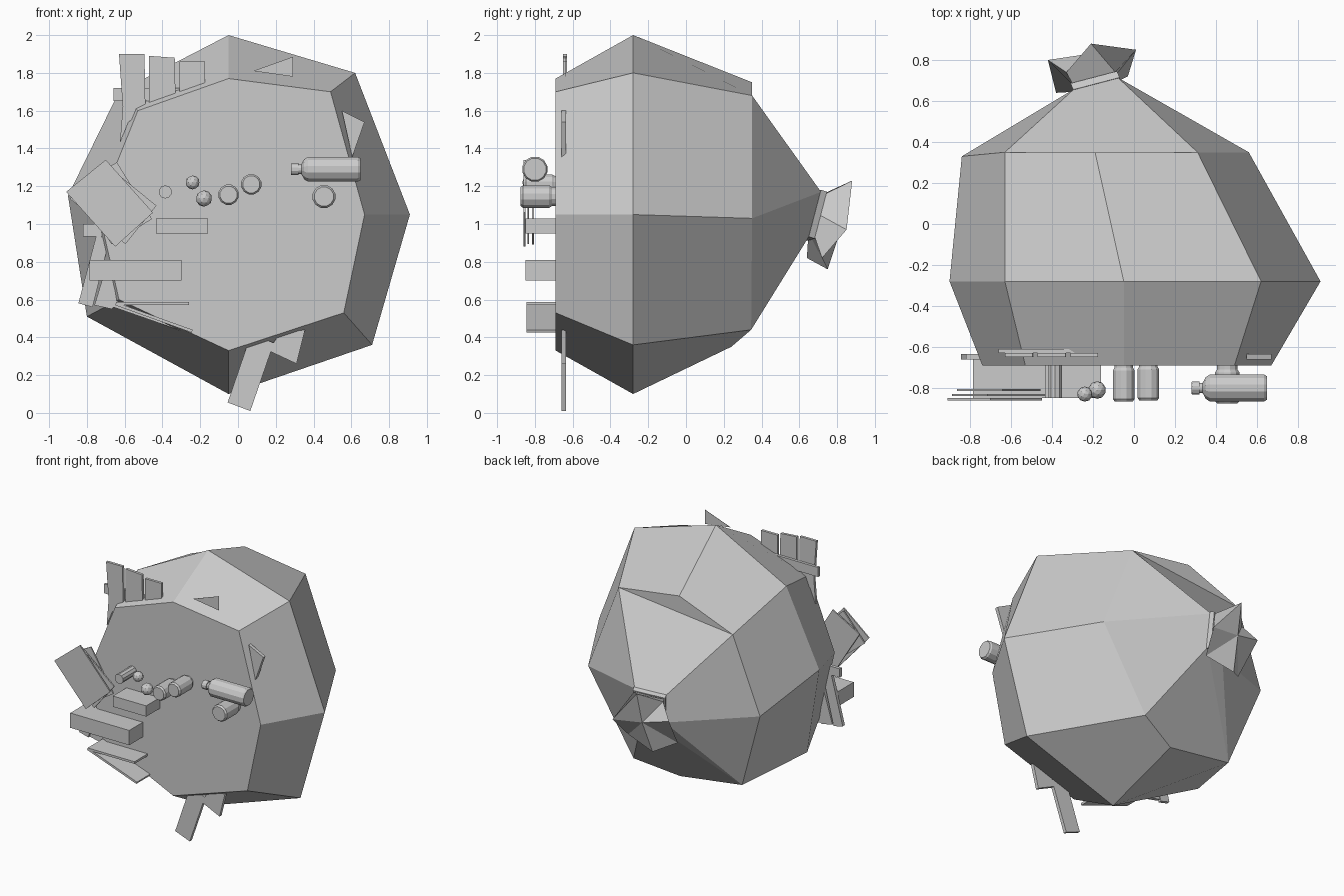
import bpy, bmesh, math
from mathutils import Vector, Matrix

if "Cube" in bpy.data.objects:
    bpy.data.objects.remove(bpy.data.objects["Cube"])


def make(name, bm):
    bmesh.ops.recalc_face_normals(bm, faces=bm.faces)
    me = bpy.data.meshes.new(name)
    bm.to_mesh(me)
    bm.free()
    ob = bpy.data.objects.new(name, me)
    bpy.context.collection.objects.link(ob)
    return ob


def skin(bm, rings):
    """Join equal-length rings with quads and return their vertices."""
    vs = [[bm.verts.new(p) for p in r] for r in rings]
    n = len(vs[0])
    for a, b in zip(vs, vs[1:]):
        for i in range(n):
            j = (i + 1) % n
            bm.faces.new((a[i], a[j], b[j], b[i]))
    bm.faces.new(vs[0])
    return vs


def loft(name, rings, tip=None):
    """Skinned rings; the last one is capped or fanned to a tip."""
    bm = bmesh.new()
    last = skin(bm, rings)[-1]
    if tip is None:
        bm.faces.new(last)
    else:
        t = bm.verts.new(tip)
        for i, v in enumerate(last):
            bm.faces.new((v, last[(i + 1) % len(last)], t))
    return make(name, bm)


def slab(name, pts, y0, y1):
    """Flat outline in x,z extruded along y."""
    return loft(name, [[(x, y, z) for x, z in pts] for y in (y0, y1)])


def box(name, x0, x1, y0, y1, z0, z1):
    return slab(name, [(x0, z0), (x1, z0), (x1, z1), (x0, z1)], y0, y1)


def turned(name, base, axis, profile, n=12):
    """Stack of (radius, distance) circles along x or y."""
    rings = []
    for r, d in profile:
        ring = []
        for k in range(n):
            a = 2 * math.pi * (k + 0.5) / n
            c, s = r * math.cos(a), r * math.sin(a)
            off = (d, c, s) if axis == 'x' else (c, d, s)
            ring.append(Vector(base) + Vector(off))
        rings.append(ring)
    return loft(name, rings)


# Sack body: octagonal rings (clockwise from the top), gathered into a square neck
front = [(-.05, 1.77), (.49, 1.70), (.67, 1.05), (.56, .53),
         (-.05, .33), (-.63, .60), (-.74, 1.08), (-.53, 1.60)]
middle = [(-.05, 2.0), (.62, 1.80), (.91, 1.05), (.71, .36),
          (-.05, .10), (-.80, .51), (-.90, 1.15), (-.63, 1.70)]
rear = [(-.19, .35, 1.75), (.31, .35, 1.68), (.56, .35, 1.03), (.19, .345, .44),
        (-.12, .24, .35), (-.63, .24, .42), (-.84, .33, 1.02), (-.63, .35, 1.58)]
neck = [(-.29, .66, 1.15), (-.08, .715, 1.17), (-.10, .655, .94), (-.26, .62, .93)]
bm = bmesh.new()
t, ur, r, lr, b, ll, l, ul = skin(bm, [[(x, -.69, z) for x, z in front],
                                       [(x, -.28, z) for x, z in middle], rear])[-1]
n_tl, n_tr, n_br, n_bl = [bm.verts.new(p) for p in neck]
for f in [(t, ur, ul), (ur, n_tr, n_tl, ul), (ur, r, n_tr), (r, lr, n_br, n_tr),
          (lr, b, ll, n_br), (ll, l, n_bl), (ll, n_bl, n_br),
          (l, ul, n_tl, n_bl), (n_tl, n_tr, n_br, n_bl)]:
    bm.faces.new(f)
make("sack_body", bm)

# Tie band around the neck and flared end of the sack
n_ax = Vector((-.38, .87, -.30)).normalized()
mid = sum((Vector(p) for p in neck), Vector()) / 4


def neck_copy(scale, d):
    return [mid + (Vector(p) - mid) * scale + n_ax * d for p in neck]


loft("tie_band", [neck_copy(1.08, -.005), neck_copy(1.08, .03)])
flare = [(-.42, .80, 1.05), (-.33, .74, 1.15), (-.21, .88, 1.23), (.01, .85, .97),
         (-.03, .72, .82), (-.25, .75, .76), (-.38, .64, .82)]
tl, tr, br, bl = neck_copy(1, .03)
base = [tl.lerp(bl, .5), tl, tr, tr.lerp(br, .5), br, br.lerp(bl, .5), bl]
loft("sack_flare", [base, flare], tip=(-.22, .83, 1.0))

# Bottle lying across the front
turned("bottle", (.28, -.80, 1.29), 'x',
       [(.03, 0), (.033, .005), (.033, .04), (.026, .04), (.026, .055),
        (.055, .07), (.068, .09), (.068, .355), (.06, .368)])

# Cans and tube poking out of the front
for i, (x, z, rad, y) in enumerate([(-.05, 1.155, .055, -.865), (.07, 1.21, .055, -.86),
                                    (.455, 1.145, .062, -.875)]):
    turned(f"can_{i + 1}", (x, y, z), 'y',
           [(rad * .84, 0), (rad, .012), (rad, .15), (rad * .84, .165), (rad * .84, .20)])
turned("tube", (-.385, -.85, 1.17), 'y', [(.035, 0), (.035, .19)], 10)

# Crumpled balls
for i, (p, rad) in enumerate([((-.24, -.83, 1.22), .037), ((-.18, -.81, 1.135), .043)]):
    bm = bmesh.new()
    bmesh.ops.create_icosphere(bm, subdivisions=2, radius=rad, matrix=Matrix.Translation(p))
    make(f"paper_ball_{i + 1}", bm)

# Cartons
box("small_carton", -.435, -.16, -.85, -.67, .95, 1.03)
box("long_carton", -.785, -.30, -.85, -.66, .70, .81)

# Open folded box: level lid and drooping base
box("open_box_lid", -.645, -.26, -.845, -.67, .57, .586)
slab("open_box_base", [(-.645, .585), (-.24, .44), (-.245, .425), (-.65, .57)], -.845, -.67)

# Stack of loose sheets
sheet = [(-.91, 1.17), (-.70, 1.34), (-.45, 1.06), (-.65, .88)]
for i, (deg, dx, y) in enumerate([(0, 0, -.855), (9, .02, -.835), (-10, .02, -.81)]):
    c, s = math.cos(math.radians(deg)), math.sin(math.radians(deg))
    mx, mz = -.678, 1.112
    k = 1 - .03 * i
    pts = [(mx + dx + k * ((x - mx) * c - (z - mz) * s),
            mz + k * ((x - mx) * s + (z - mz) * c)) for x, z in sheet]
    slab(f"sheet_{i + 1}", pts, y - .005, y + .005)

# Broken pallet at the upper left
pallet = [[(-.61, 1.62), (-.625, 1.43), (-.58, 1.54), (-.49, 1.60), (-.495, 1.90), (-.63, 1.90)],
          [(-.47, 1.60), (-.33, 1.63), (-.335, 1.88), (-.47, 1.89)],
          [(-.31, 1.63), (-.175, 1.68), (-.175, 1.86), (-.31, 1.86)]]
for i, pts in enumerate(pallet):
    slab(f"pallet_board_{i + 1}", pts, -.65, -.63)
box("pallet_rail", -.66, -.20, -.63, -.61, 1.65, 1.72)

# Planks and shards around the rim
shards = {
    "left_plank": [(-.845, .58), (-.77, .56), (-.68, .92), (-.75, .94)],
    "left_inner_plank": [(-.76, .57), (-.67, .55), (-.60, .60), (-.66, .90)],
    "left_stub": [(-.82, .935), (-.72, .935), (-.72, 1.0), (-.82, 1.0)],
    "lower_left_plank": [(-.66, .56), (-.23, .41), (-.35, .49), (-.62, .62)],
    "bottom_plank": [(-.055, .055), (.065, .01), (.19, .37), (.07, .42)],
    "bottom_shard": [(.16, .33), (.31, .26), (.355, .44), (.22, .42)],
    "right_shard": [(.55, 1.60), (.67, 1.54), (.605, 1.355)],
}
for name, pts in shards.items():
    slab(name, pts, -.66, -.635)
slab("top_shard", [(.08, 1.81), (.29, 1.78), (.29, 1.885)], -.640, -.638)
